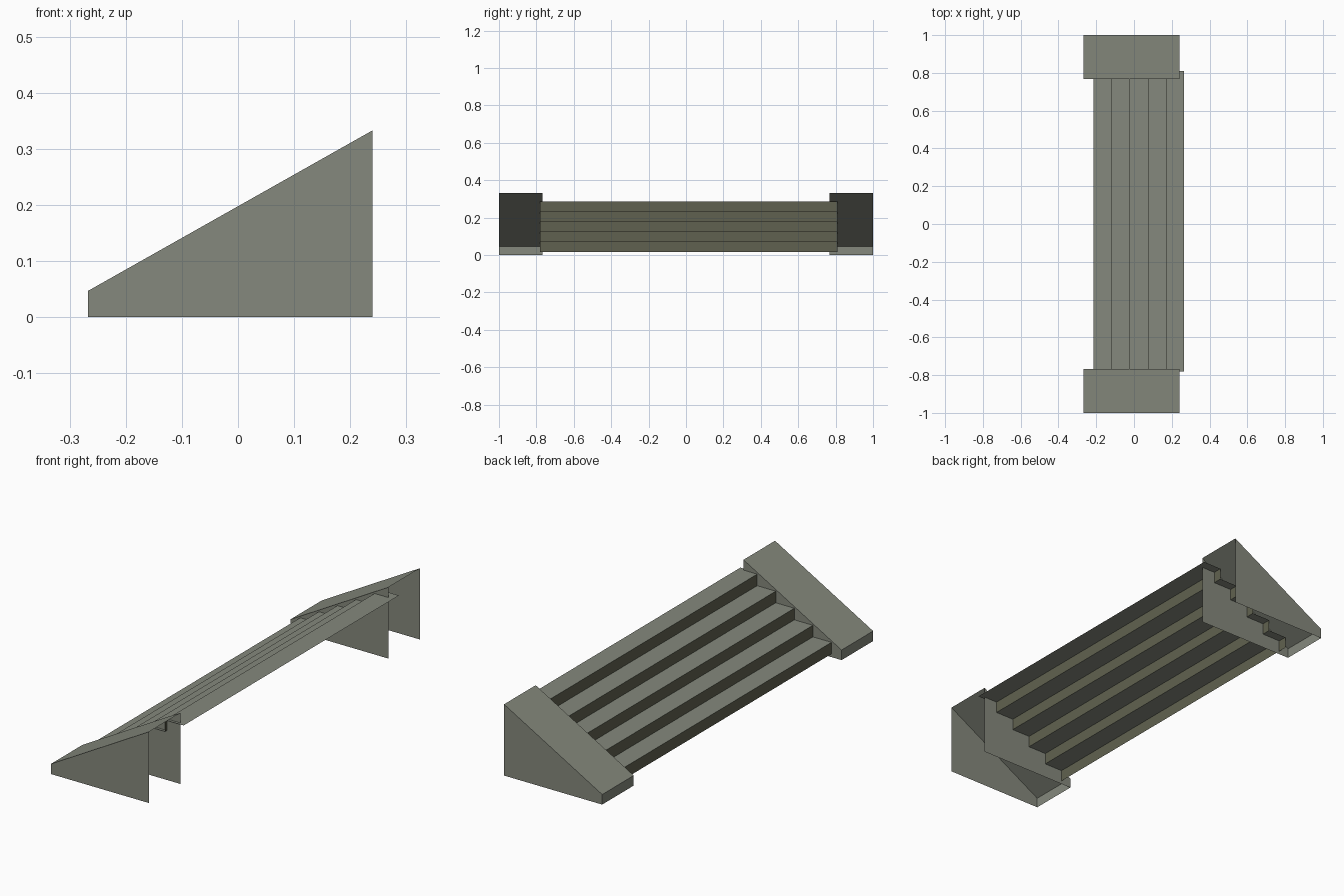
import bpy

if "Cube" in bpy.data.objects:
    bpy.data.objects.remove(bpy.data.objects["Cube"])


def material(name, rgb):
    m = bpy.data.materials.new(name)
    m.diffuse_color = (*rgb, 1)
    m.use_nodes = True
    m.node_tree.nodes["Principled BSDF"].inputs["Base Color"].default_value = m.diffuse_color
    return m


stone = material("grey stone", (0.235, 0.25, 0.205))
olive = material("dark olive stone", (0.118, 0.121, 0.08))


def build(name, verts, faces, mats):
    me = bpy.data.meshes.new(name)
    me.from_pydata(verts, [], faces)
    for m in mats:
        me.materials.append(m)
    ob = bpy.data.objects.new(name, me)
    bpy.context.collection.objects.link(ob)
    return me


# Hollow sloped side walls, open at the back and underneath
profile = [(-0.267, 0), (-0.267, 0.047), (0.24, 0.333), (0.24, 0)]
for name, y0, y1 in (("front_side_wall", -1, -0.767), ("back_side_wall", 0.767, 1)):
    verts = [(x, y, z) for y in (y0, y1) for x, z in profile]
    faces = [(0, 3, 2, 1), (4, 5, 6, 7),   # two upright sides
             (0, 1, 5, 4),                 # low end
             (1, 2, 6, 5)]                 # sloped top
    build(name, verts, faces, [stone])

# Folded sheet of five steps, running into both side walls
STEPS, RUN, RISE = 5, 0.096, 0.054
path = [(-0.215, 0.015)]
for i in range(STEPS):
    x, z = path[-1]
    path += [(x, z + RISE), (x + RUN, z + RISE)]
n = len(path)
verts = [(x, y, z) for y in (-0.78, 0.81) for x, z in path]
faces = [(i, i + 1, n + i + 1, n + i) for i in range(n - 1)]
steps = build("steps", verts, faces, [stone, olive])

# Treads are grey, risers are olive
for p in steps.polygons:
    p.material_index = 0 if abs(p.normal.z) > 0.5 else 1
